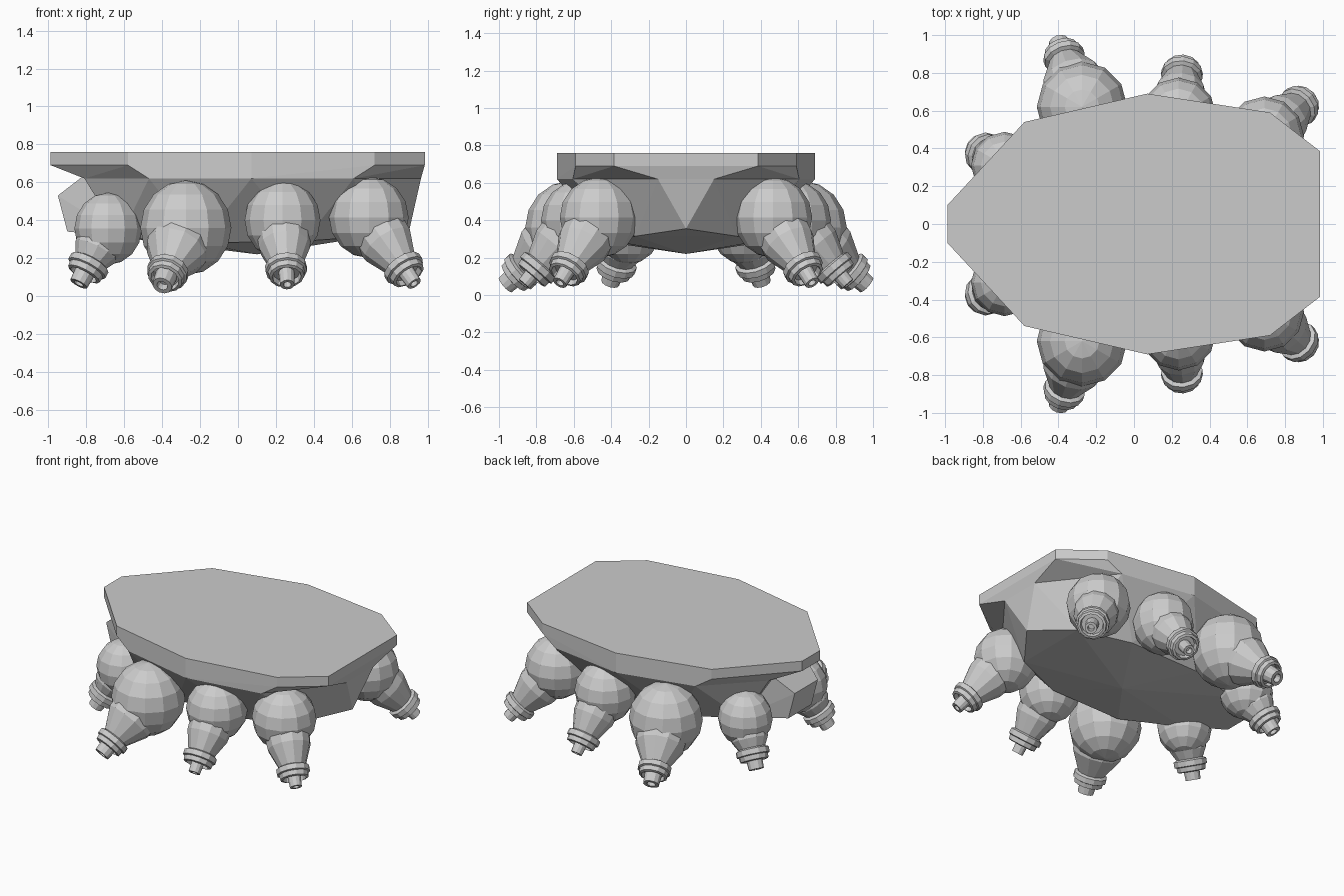
import bpy, bmesh
from math import cos, sin, pi
from mathutils import Vector, Matrix

if "Cube" in bpy.data.objects:
    bpy.data.objects.remove(bpy.data.objects["Cube"])


def finish(name, bm, mirror=False):
    bmesh.ops.recalc_face_normals(bm, faces=bm.faces)
    me = bpy.data.meshes.new(name)
    bm.to_mesh(me)
    bm.free()
    ob = bpy.data.objects.new(name, me)
    bpy.context.collection.objects.link(ob)
    if mirror:
        m = ob.modifiers.new("Mirror", 'MIRROR')
        m.use_axis = (False, True, False)
        m.use_mirror_merge = False
    return ob


def both(points):
    """Each point plus its twin across y = 0."""
    return [(x, s * y, z) for x, y, z in points for s in ((1, -1) if y else (1,))]


def hull(name, points):
    bm = bmesh.new()
    for p in both(points):
        bm.verts.new(p)
    res = bmesh.ops.convex_hull(bm, input=bm.verts)
    junk = [v for v in res["geom_interior"] if isinstance(v, bmesh.types.BMVert)]
    bmesh.ops.delete(bm, geom=junk, context='VERTS')
    bmesh.ops.dissolve_limit(bm, angle_limit=0.02, verts=bm.verts, edges=bm.edges)
    return finish(name, bm)


def lathe(name, profile, start, end, sides=12):
    """Revolve (radius, distance) pairs round the axis start -> end."""
    axis = Vector(end) - Vector(start)
    mat = Matrix.Translation(start) @ axis.to_track_quat('Z', 'Y').to_matrix().to_4x4()
    bm = bmesh.new()
    rings = [[bm.verts.new(mat @ Vector((r * cos(2 * pi * i / sides),
                                         r * sin(2 * pi * i / sides), h)))
              for i in range(sides)] for r, h in profile]
    for a, b in zip(rings, rings[1:]):
        for i in range(sides):
            j = (i + 1) % sides
            bm.faces.new((a[i], a[j], b[j], b[i]))
    bm.faces.new(rings[0])
    bm.faces.new(rings[-1])
    return finish(name, bm, mirror=True)


# Flat deck with its underside drawn in at the corners
outline = [(-0.988, 0.10), (-0.58, 0.54), (0.07, 0.69), (0.72, 0.59), (0.985, 0.385)]
rim = [(-0.81, 0.22, 0.62), (-0.47, 0.565, 0.62), (0.07, 0.69, 0.62),
       (0.61, 0.605, 0.62), (0.965, 0.15, 0.62)]
hull("deck", [(x, y, z) for x, y in outline for z in (0.69, 0.76)] + rim)

# Faceted body below the rim
hull("body", rim + [
    (0.905, 0, 0.355), (0.70, 0.27, 0.315), (0.35, 0.40, 0.29), (-0.2, 0.40, 0.28),
    (-0.62, 0.25, 0.31), (0.1, 0, 0.22)])

# Blunt block at the narrow end
hull("nose_block", [(-0.95, 0.13, 0.53), (-0.82, 0.18, 0.63), (-0.90, 0.13, 0.34),
                    (-0.60, 0.25, 0.62), (-0.60, 0.25, 0.31)])

# Pods: label, bulb centre, bulb radius, bulb height radius, nozzle tip, tip radius
pods = [
    ("nose", (-0.685, -0.31, 0.355), 0.178, 0.19, (-0.84, -0.405, 0.065), 0.050),
    ("large", (-0.275, -0.62, 0.36), 0.24, 0.25, (-0.40, -0.965, 0.055), 0.053),
    ("middle", (0.235, -0.575, 0.40), 0.20, 0.21, (0.26, -0.865, 0.06), 0.038),
    ("end", (0.69, -0.465, 0.415), 0.21, 0.215, (0.93, -0.675, 0.065), 0.040),
]
for label, c, r, rz, tip, t in pods:
    # Round bulb
    bm = bmesh.new()
    bmesh.ops.create_uvsphere(
        bm, u_segments=12, v_segments=8, radius=1,
        matrix=Matrix.Translation(c) @ Matrix.Diagonal((r, r, rz, 1)))
    finish(label + "_pod_bulb", bm, mirror=True)
    # Tapered nozzle with collar and hollow tip
    L = (Vector(tip) - Vector(c)).length
    k = 0.104
    lathe(label + "_pod_nozzle", [
        (r * 0.72, L * 0.15), (r * 0.68, L * 0.42), (k * 0.86, L - 0.14),
        (k * 1.06, L - 0.13), (k * 1.06, L - 0.095), (k * 0.94, L - 0.09),
        (k * 0.9, L - 0.06), (k * 0.74, L - 0.055), (k * 0.68, L - 0.085),
        (t * 1.1, L - 0.085), (t, L), (t * 0.55, L), (t * 0.5, L - 0.04)],
        c, tip)
